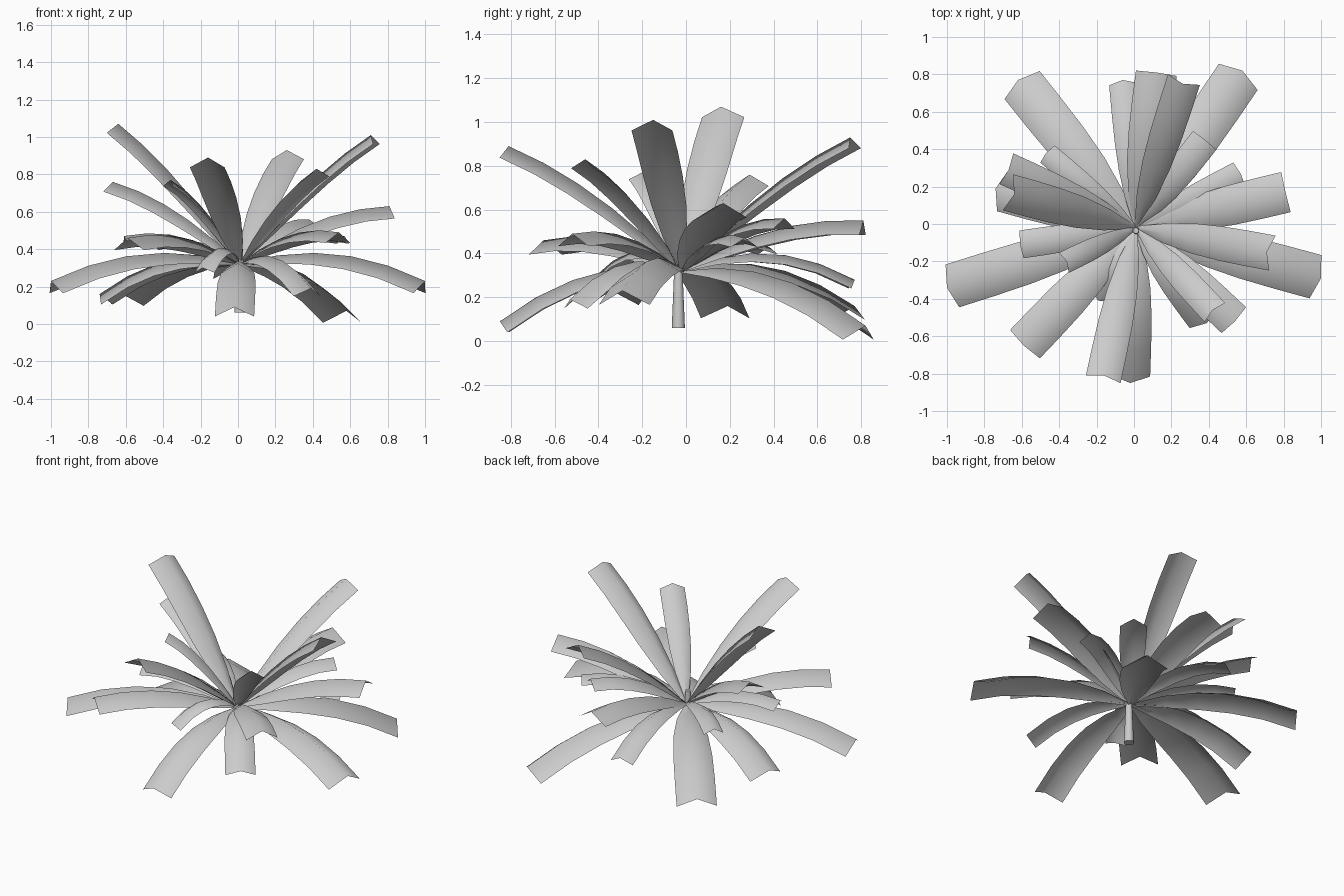
import bpy, bmesh
from mathutils import Vector

cube = bpy.data.objects.get("Cube")
if cube:
    bpy.data.objects.remove(cube, do_unlink=True)

grey = bpy.data.materials.new("leaf_grey")
grey.use_nodes = True
COLOUR = (0.6, 0.6, 0.6, 1)
grey.diffuse_color = COLOUR
grey.node_tree.nodes["Principled BSDF"].inputs["Base Color"].default_value = COLOUR

CROWN = Vector((0.01, -0.02, 0.32))
ROWS = 6


def finish(bm, name, angle):
    mesh = bpy.data.meshes.new(name)
    bm.to_mesh(mesh)
    bm.free()
    mesh.materials.append(grey)
    obj = bpy.data.objects.new(name, mesh)
    bpy.context.collection.objects.link(obj)
    bpy.ops.object.select_all(action="DESELECT")
    obj.select_set(True)
    bpy.context.view_layer.objects.active = obj
    bpy.ops.object.shade_smooth_by_angle(angle=angle)


def leaf(name, tip, width, bulge):
    """Arched strip, folded like a roof along its midrib and pinched at the base."""
    tip = Vector(tip)
    span = tip - CROWN
    side = Vector((-span.y, span.x, 0)).normalized()
    bm = bmesh.new()
    rows = []
    for i in range(ROWS):
        t = i / (ROWS - 1)
        mid = CROWN + span * t
        mid.z += 4 * bulge * t * (1 - t)
        tangent = span + Vector((0, 0, 4 * bulge * (1 - 2 * t)))
        normal = tangent.cross(side).normalized()
        if normal.z < 0:
            normal.negate()
        half = width / 2 * (0.1 + 0.9 * (1 - (1 - t) ** 3.6))
        drop = normal * half * 0.6
        rows.append([bm.verts.new(p) for p in
                     (mid - side * half - drop, mid, mid + side * half - drop)])
    for a, b in zip(rows, rows[1:]):
        for k in range(2):
            bm.faces.new((a[k], b[k], b[k + 1], a[k + 1]))
    bmesh.ops.recalc_face_normals(bm, faces=bm.faces)
    if sum(f.normal.z for f in bm.faces) < 0:
        bmesh.ops.reverse_faces(bm, faces=bm.faces)
    finish(bm, name, 1.4)


# Tip position and width of each leaf, by tier
TIERS = {
    "upright_leaf": (0.06, [
        ((-0.64, 0.16, 1.07), 0.20), ((0.71, -0.15, 1.01), 0.19),
        ((-0.16, -0.81, 0.89), 0.19), ((0.26, 0.75, 0.93), 0.18),
        ((0.42, -0.46, 0.83), 0.15), ((-0.67, 0.29, 0.76), 0.18),
        ((-0.36, -0.20, 0.77), 0.12)]),
    "middle_leaf": (0.07, [
        ((0.81, 0.17, 0.63), 0.22), ((0.12, 0.81, 0.55), 0.22),
        ((0.38, 0.45, 0.56), 0.16), ((0.54, -0.52, 0.49), 0.19),
        ((-0.59, -0.65, 0.46), 0.22), ((-0.61, -0.11, 0.47), 0.15),
        ((0.57, 0.27, 0.47), 0.14), ((-0.47, 0.38, 0.43), 0.12)]),
    "drooping_leaf": (0.10, [
        ((1.0, -0.29, 0.23), 0.24), ((-1.0, -0.34, 0.23), 0.24),
        ((0.58, 0.82, 0.07), 0.25), ((-0.62, 0.77, 0.16), 0.24),
        ((-0.02, -0.85, 0.09), 0.21), ((-0.74, 0.19, 0.16), 0.23),
        ((-0.06, 0.77, 0.28), 0.15), ((0.39, -0.53, 0.19), 0.18),
        ((-0.19, -0.41, 0.30), 0.12)]),
}
for tier, (bulge, leaves) in TIERS.items():
    for n, (tip, width) in enumerate(leaves, 1):
        leaf(f"{tier}_{n}", tip, width, bulge)

# Tapered stem
bm = bmesh.new()
bmesh.ops.create_cone(bm, cap_ends=True, segments=12, radius1=0.03,
                      radius2=0.016, depth=0.34)
bmesh.ops.translate(bm, verts=bm.verts, vec=(0.01, -0.035, 0.23))
finish(bm, "stem", 0.6)
